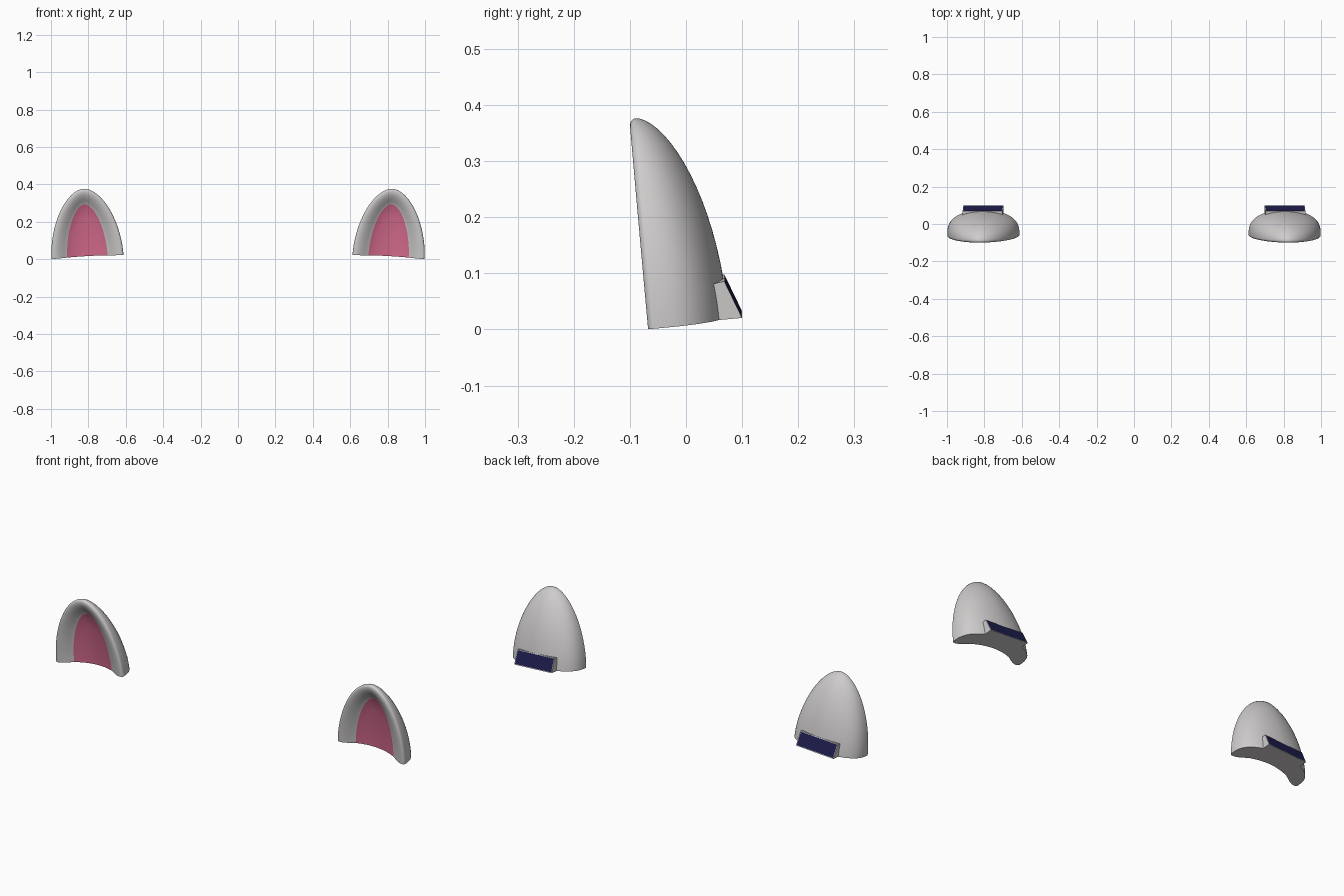
import bpy, bmesh
from math import sin, cos, pi, radians
from mathutils import Matrix, Vector

cube = bpy.data.objects.get("Cube")
if cube:
    bpy.data.objects.remove(cube)


def material(name, rgb):
    m = bpy.data.materials.new(name)
    m.use_nodes = True
    m.diffuse_color = (*rgb, 1)
    m.node_tree.nodes["Principled BSDF"].inputs["Base Color"].default_value = (*rgb, 1)
    return m


GREY = material("light grey", (0.62, 0.6, 0.6))
PINK = material("inner pink", (0.7, 0.155, 0.28))
NAVY = material("navy blue", (0.012, 0.012, 0.072))

OUTER = (0.193, 0.366)   # half width and height of the ear arch
INNER = (0.108, 0.281)   # half width and height of the pink arch
STEPS = 48
LEAN = Matrix.Translation((0.805, -0.068, 0.0115)) @ \
    Matrix.Rotation(radians(3.3), 4, 'Y') @ Matrix.Rotation(radians(5.2), 4, 'X')


def arch(size, u):
    """Point on a slightly pointed arch, u from 0 (one foot) to pi (other foot)."""
    c, s = cos(u), max(sin(u), 0)
    x = size[0] * abs(c) ** 1.1 * (1 if c > 0 else -1)
    return Vector((x, 0, size[1] * s ** 1.1 if s > 1e-6 else 0))


def ring(blend, scale, depth):
    """Arch between the inner (blend 0) and outer (blend 1) outline; depth(u) gives y."""
    pts = []
    for i in range(STEPS + 1):
        u = pi * i / STEPS
        p = arch(INNER, u).lerp(arch(OUTER, u), blend) * scale
        p.y = depth(u)
        pts.append(p)
    return pts


def finish(bm, name, mats, side):
    bmesh.ops.transform(bm, matrix=Matrix.Diagonal((side, 1, 1, 1)) @ LEAN, verts=bm.verts)
    bmesh.ops.recalc_face_normals(bm, faces=bm.faces)
    mesh = bpy.data.meshes.new(name)
    bm.to_mesh(mesh)
    bm.free()
    for m in mats:
        mesh.materials.append(m)
    obj = bpy.data.objects.new(name, mesh)
    bpy.context.collection.objects.link(obj)
    return obj


def build_ear(name, side):
    bm = bmesh.new()
    # Shallow pink dish
    rings = [ring(0, k / 4, lambda u, k=k: 0.056 - 0.022 * (k / 4) ** 2) for k in range(5)]
    pink_bands = len(rings) - 1
    # Slope up to the rim, then a rounded edge
    for s, y in ((0.15, 0.026), (0.3, 0.0175), (0.45, 0.01), (0.6, 0.004), (0.75, 0.0005)):
        rings.append(ring(s, 1, lambda u, y=y: y))
    for k in range(1, 7):
        a = pi / 2 * k / 6
        rings.append(ring(0.84 + 0.16 * sin(a), 1, lambda u, a=a: 0.012 * (1 - cos(a))))
    # Domed back, fuller at the feet than at the tip
    for k in range(1, 19):
        a = pi / 2 * (1 - k / 18)
        rings.append(ring(1, sin(a), lambda u, a=a:
                          0.012 + 0.132 * max(cos(a), 0) ** (0.72 + 0.48 * sin(u) ** 2)))
    rows = [[bm.verts.new(p) for p in r] for r in rings]
    for b, (r0, r1) in enumerate(zip(rows, rows[1:])):
        for i in range(STEPS):
            f = bm.faces.new((r0[i], r0[i + 1], r1[i + 1], r1[i]))
            f.material_index = 1 if b < pink_bands else 0
    # Flat crescent underside
    bm.faces.new([r[0] for r in rows] + [r[-1] for r in reversed(rows)])
    bmesh.ops.remove_doubles(bm, verts=bm.verts, dist=1e-5)
    obj = finish(bm, name, (GREY, PINK), side)
    bpy.ops.object.select_all(action='DESELECT')
    obj.select_set(True)
    bpy.context.view_layer.objects.active = obj
    bpy.ops.object.shade_smooth_by_angle(angle=radians(60))


def build_clip(name, side):
    # Wedge block on the back with a blue panel inset in its sloping face
    bm = bmesh.new()
    profile = ((0.1, 0), (0.1685, 0), (0.143, 0.068), (0.1, 0.062))
    ends = [[bm.verts.new((x, y, z)) for y, z in profile] for x in (-0.107, 0.107)]
    for end in ends:
        bm.faces.new(end)
    sides = []
    for i in range(4):
        j = (i + 1) % 4
        sides.append(bm.faces.new((ends[0][i], ends[0][j], ends[1][j], ends[1][i])))
    bmesh.ops.recalc_face_normals(bm, faces=bm.faces)
    panel = sides[1]
    bmesh.ops.inset_individual(bm, faces=[panel], thickness=0.005)
    panel.material_index = 1
    finish(bm, name, (GREY, NAVY), side)


for label, side in (("left", 1), ("right", -1)):
    build_ear(label + "_ear", side)
    build_clip(label + "_ear_clip", side)
